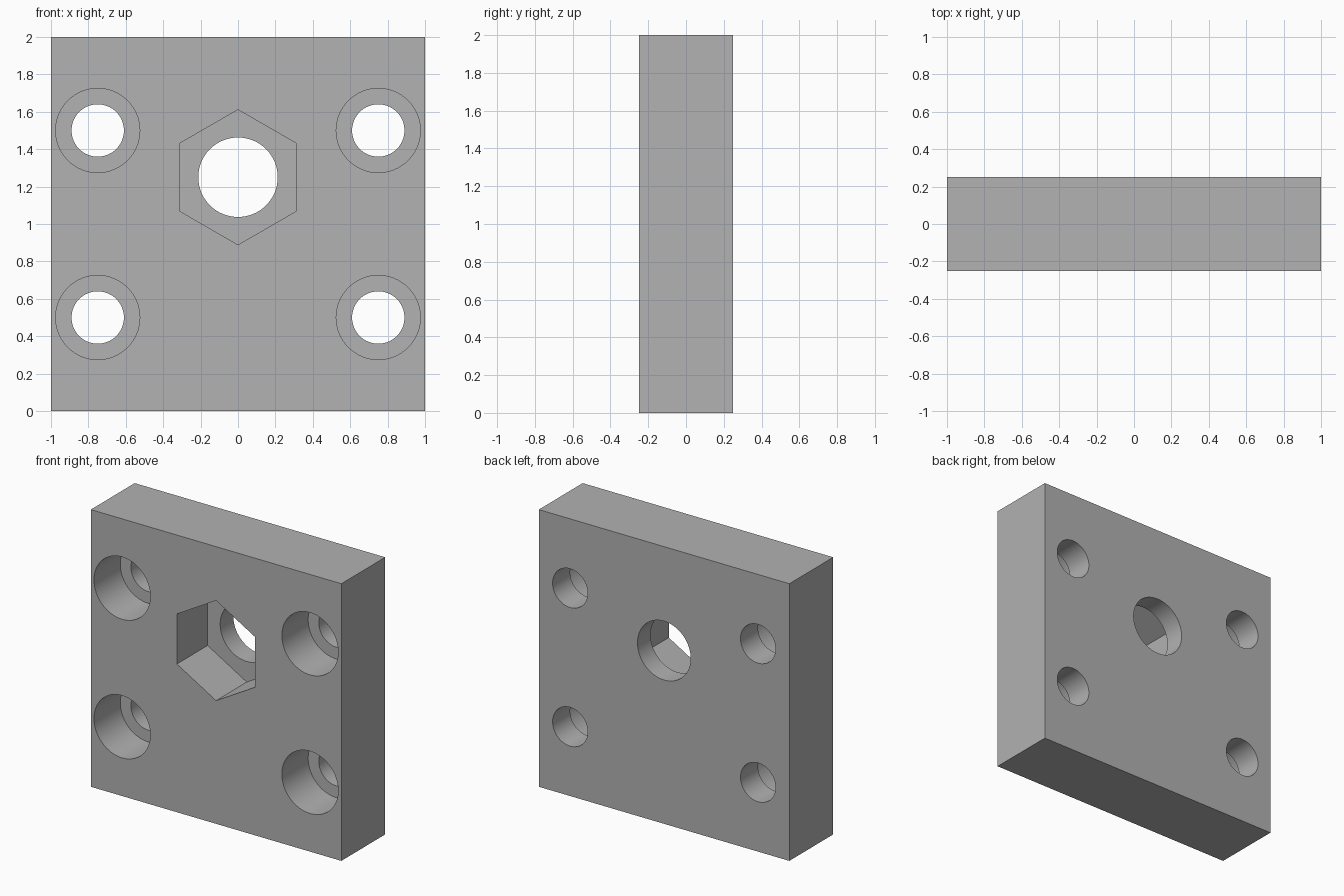
import bpy
import math

cube = bpy.data.objects.get("Cube")
if cube:
    bpy.data.objects.remove(cube, do_unlink=True)

THICK = 0.5
FRONT = -THICK / 2

grey = bpy.data.materials.new("mid grey")
grey.use_nodes = True
colour = (0.445, 0.445, 0.445, 1)
grey.diffuse_color = colour
grey.node_tree.nodes["Principled BSDF"].inputs["Base Color"].default_value = colour

# Square plate
bpy.ops.mesh.primitive_cube_add(size=1, location=(0, 0, 1))
plate = bpy.context.object
plate.name = "mounting_plate"
plate.scale = (2, THICK, 2)
bpy.ops.object.transform_apply(location=True, rotation=True, scale=True)
plate.data.materials.append(grey)


def cut(x, z, radius, depth, sides=64, turn=0.0):
    """Sink a round or polygonal hole into the front face to the given depth."""
    over = 0.1
    bpy.ops.mesh.primitive_cylinder_add(
        vertices=sides, radius=radius, depth=depth + over,
        location=(x, FRONT + (depth - over) / 2, z),
        rotation=(math.pi / 2, turn, 0))
    cutter = bpy.context.object
    cutter.name = "hole_cutter"
    cutter.hide_render = True
    cutter.data.materials.append(grey)
    bpy.ops.object.select_all(action='DESELECT')
    plate.select_set(True)
    bpy.context.view_layer.objects.active = plate
    mod = plate.modifiers.new("hole", 'BOOLEAN')
    mod.operation = 'DIFFERENCE'
    mod.solver = 'EXACT'
    mod.object = cutter
    bpy.ops.object.modifier_apply(modifier=mod.name)
    bpy.data.objects.remove(cutter, do_unlink=True)


THROUGH = THICK + 0.1

# Counterbored screw holes near the corners
for x in (-0.75, 0.75):
    for z in (0.5, 1.5):
        cut(x, z, 0.14, THROUGH)
        cut(x, z, 0.225, 0.3)

# Central bolt hole with a hexagonal nut pocket, points up and down
cut(0, 1.25, 0.2125, THROUGH)
cut(0, 1.25, 0.361, 0.35, sides=6)

# Smooth bores, crisp edges
bpy.ops.object.shade_smooth_by_angle(angle=math.radians(30))
